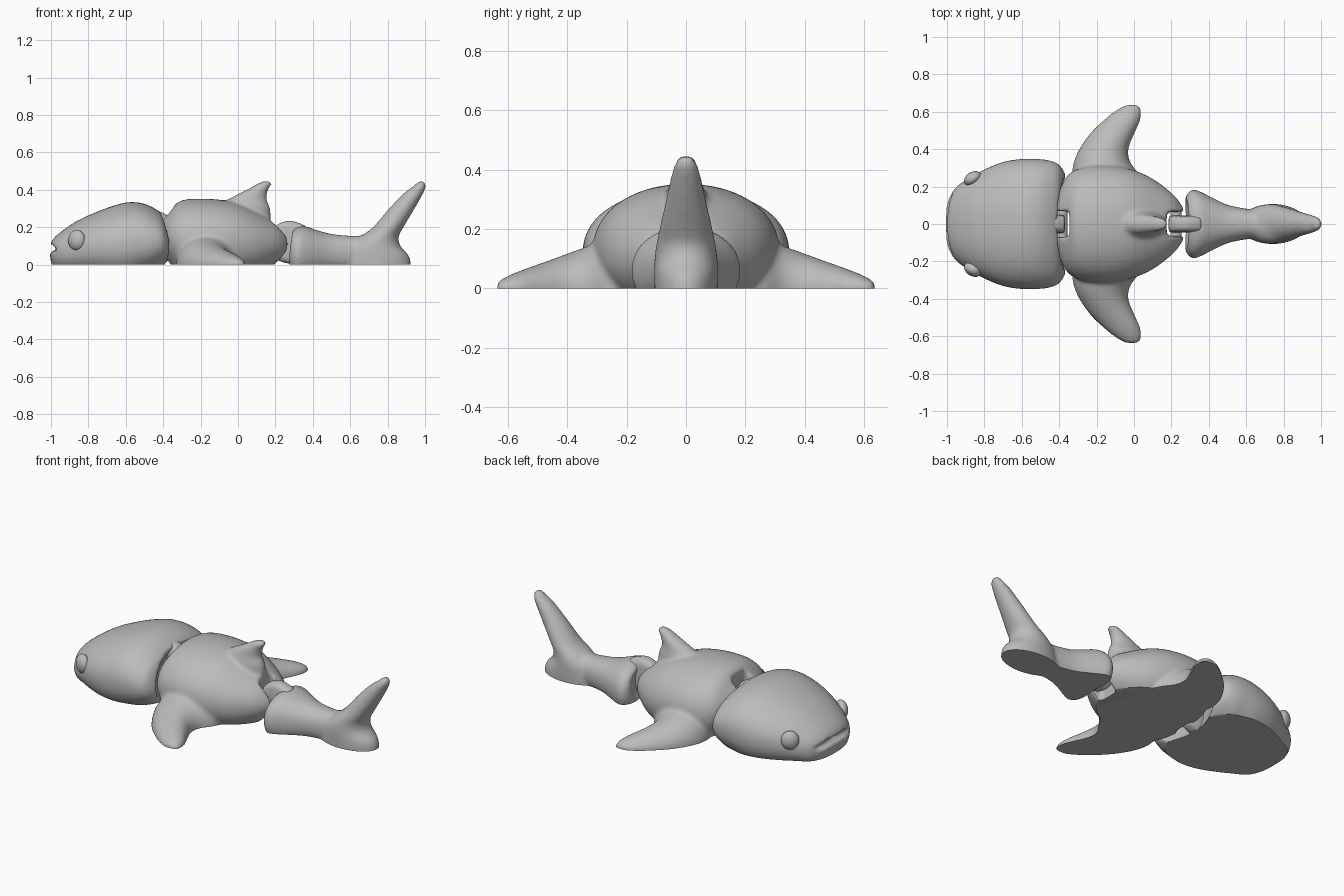
import bpy, bmesh, math
from mathutils import Matrix, Vector

if "Cube" in bpy.data.objects:
    bpy.data.objects.remove(bpy.data.objects["Cube"])

grey = bpy.data.materials.new("grey")
grey.diffuse_color = (0.5, 0.5, 0.5, 1)
grey.use_nodes = True
grey.node_tree.nodes["Principled BSDF"].inputs["Base Color"].default_value = grey.diffuse_color


def new_object(name, bm):
    bmesh.ops.recalc_face_normals(bm, faces=bm.faces)
    me = bpy.data.meshes.new(name)
    bm.to_mesh(me)
    bm.free()
    ob = bpy.data.objects.new(name, me)
    bpy.context.collection.objects.link(ob)
    return ob


def spline(pts, steps=6):
    """Smooth curve through the given stations."""
    pts = [Vector(p) for p in pts]
    out = []
    for i in range(len(pts) - 1):
        a, b = pts[max(i - 1, 0)], pts[i]
        c, d = pts[i + 1], pts[min(i + 2, len(pts) - 1)]
        for s in range(steps):
            t = s / steps
            out.append(0.5 * (2 * b + (c - a) * t + (2 * a - 5 * b + 4 * c - d) * t * t
                              + (3 * b - a - 3 * c + d) * t ** 3))
    return out + [pts[-1]]


def loft(bm, axis, stations, power=2.0, n=48):
    """Oval rings along an axis; a station is (t, centre u, radius u, centre v, radius v)."""
    u, v = [i for i in range(3) if i != axis]
    rings = []
    for t, cu, ru, cv, rv in spline(stations):
        ring = []
        for k in range(n):
            a = 2 * math.pi * k / n
            c, s = math.cos(a), math.sin(a)
            co = [0, 0, 0]
            co[axis] = t
            co[u] = cu + ru * math.copysign(abs(c) ** (2 / power), c)
            co[v] = cv + rv * math.copysign(abs(s) ** (2 / power), s)
            ring.append(bm.verts.new(co))
        rings.append(ring)
    for r, q in zip(rings, rings[1:]):
        for k in range(n):
            bm.faces.new((r[k], r[(k + 1) % n], q[(k + 1) % n], q[k]))
    bm.faces.new(rings[0])
    bm.faces.new(rings[-1])


def trunk(bm, rows, power=2.2):
    """Loft along x from rows of (x, half width, centre z, radius z)."""
    loft(bm, 0, [(x, 0, w, z, r) for x, w, z, r in rows], power)


def blade(rows, mirror=1):
    """Rows of (t, x start, x end, thickness) to stations."""
    return [(t * mirror, (a + b) / 2, (b - a) / 2, 0, h) for t, a, b, h in rows]


def box(bm, x0, x1, hy, z0, z1):
    m = Matrix.Translation(((x0 + x1) / 2, 0, (z0 + z1) / 2)) @ Matrix.Diagonal((x1 - x0, 2 * hy, z1 - z0, 1))
    bmesh.ops.create_cube(bm, size=1, matrix=m)


def ball(bm, centre, radii, turn=0):
    m = Matrix.Translation(centre) @ Matrix.Rotation(turn, 4, 'Z') @ Matrix.Diagonal((*radii, 1))
    bmesh.ops.create_uvsphere(bm, u_segments=48, v_segments=24, radius=1, matrix=m)


def smooth_shade(ob):
    ob.data.materials.clear()
    ob.data.materials.append(grey)
    bpy.ops.object.select_all(action='DESELECT')
    ob.select_set(True)
    bpy.context.view_layer.objects.active = ob
    bpy.ops.object.shade_smooth_by_angle(angle=math.radians(40))


def sculpt(name, bm, cutters):
    """Fuse the shapes, carve the cutters, soften, and slice flat at the ground."""
    ob = new_object(name, bm)

    def fuse():
        m = ob.modifiers.new("fuse", 'REMESH')
        m.mode, m.voxel_size = 'VOXEL', 0.01

    fuse()
    helpers = []
    for cb in cutters:
        c = new_object("cutter", cb)
        c.hide_render = True
        helpers.append(c)
        m = ob.modifiers.new("carve", 'BOOLEAN')
        m.operation, m.object, m.solver = 'DIFFERENCE', c, 'EXACT'
    fuse()
    m = ob.modifiers.new("soften", 'SMOOTH')
    m.factor, m.iterations = 0.5, 7
    dg = bpy.context.evaluated_depsgraph_get()
    me = bpy.data.meshes.new_from_object(ob.evaluated_get(dg))
    ob.modifiers.clear()
    for c in helpers:
        bpy.data.objects.remove(c)
    out = bmesh.new()
    out.from_mesh(me)
    bmesh.ops.bisect_plane(out, geom=out.verts[:] + out.edges[:] + out.faces[:],
                           plane_co=(0, 0, 0), plane_no=(0, 0, 1), clear_inner=True)
    bmesh.ops.holes_fill(out, edges=[e for e in out.edges if e.is_boundary], sides=0)
    bmesh.ops.recalc_face_normals(out, faces=out.faces)
    out.to_mesh(me)
    out.free()
    ob.data = me
    smooth_shade(ob)


# head with hinge arm, hollowed behind, and a mouth groove
head = bmesh.new()
trunk(head, [(-1.005, .08, .07, .03), (-.99, .135, .06, .075), (-.95, .198, .06, .113),
             (-.87, .253, .08, .148), (-.8, .292, .09, .173), (-.7, .332, .1, .203),
             (-.6, .348, .11, .222), (-.52, .348, .12, .21), (-.46, .342, .12, .188),
             (-.41, .325, .12, .155), (-.385, .3, .11, .125), (-.365, .26, .1, .09)])
hollow = bmesh.new()
ball(hollow, (-.1, 0, .12), (.36, .38, .3))
mouth = bmesh.new()
half = [(.17, -.975, .012, .075, .01), (.1, -.995, .026, .084, .017)]
loft(mouth, 1, [(-y, *r) for y, *r in half] + [(0, -1.005, .036, .088, .02)] + half[::-1], n=24)
sculpt("head", head, [hollow, mouth])

arm = bmesh.new()
loft(arm, 0, [(-.56, 0, .05, .14, .16), (-.48, 0, .05, .14, .16),
              (-.42, 0, .05, .14, .145), (-.37, 0, .05, .14, .12)], 4)
sculpt("head_hinge_arm", arm, [])

# body with side fins and back fin, slotted at both ends
body = bmesh.new()
trunk(body, [(-.415, .1, .15, .06), (-.4, .17, .15, .1), (-.37, .24, .145, .138),
             (-.33, .28, .135, .192), (-.28, .3, .13, .218), (-.2, .314, .13, .222),
             (-.1, .31, .125, .222), (0, .287, .12, .207), (.1, .242, .11, .172),
             (.2, .167, .11, .117), (.25, .108, .11, .067), (.278, .05, .11, .03)], 2.1)
side_fin = [(.18, -.31, .05, .16), (.26, -.33, .03, .16), (.33, -.322, -.02, .142),
            (.4, -.292, -.03, .117), (.48, -.238, 0, .088), (.55, -.168, .032, .063),
            (.605, -.1, .04, .04), (.637, -.045, .025, .02)]
for s in (1, -1):
    loft(body, 1, blade(side_fin, s))
loft(body, 2, blade([(.2, -.14, .18, .075), (.3, -.11, .172, .07), (.35, -.05, .153, .055),
                     (.4, .045, .162, .042), (.43, .1, .18, .033), (.447, .135, .172, .018)]))
slots = bmesh.new()
box(slots, -.5, -.345, .07, -.2, .5)
box(slots, .175, .35, .065, -.2, .26)
sculpt("body", body, [slots])

# tail with upright fin, hollowed in front
tail = bmesh.new()
trunk(tail, [(.272, .13, .06, .08), (.288, .167, .06, .12), (.32, .184, .06, .142),
             (.36, .17, .06, .145), (.42, .14, .06, .125), (.5, .103, .06, .104),
             (.6, .082, .06, .094), (.7, .075, .06, .09), (.78, .05, .05, .06)])
loft(tail, 2, blade([(-.1, .56, .925, .1), (0, .56, .925, .106), (.05, .57, .912, .107),
                     (.1, .6, .868, .106), (.15, .655, .86, .1), (.2, .722, .885, .09),
                     (.3, .808, .945, .067), (.38, .885, .99, .05), (.42, .938, 1.005, .037),
                     (.447, .968, .997, .018)]))
hollow = bmesh.new()
ball(hollow, (.1, 0, .1), (.21, .25, .2))
sculpt("tail", tail, [hollow])

arm = bmesh.new()
loft(arm, 0, [(.185, 0, .045, .12, .07), (.22, 0, .045, .12, .1),
              (.28, 0, .045, .12, .115), (.36, 0, .045, .12, .09)], 4)
sculpt("tail_hinge_arm", arm, [])

# hinge pins
for name, x in (("front_hinge_pin", -.385), ("rear_hinge_pin", .225)):
    bm = bmesh.new()
    bmesh.ops.create_cone(bm, cap_ends=True, segments=32, radius1=.03, radius2=.03, depth=.16,
                          matrix=Matrix.Translation((x, 0, .12)) @ Matrix.Rotation(math.pi / 2, 4, 'X'))
    smooth_shade(new_object(name, bm))

# eyes
for name, s in (("left_eye", 1), ("right_eye", -1)):
    bm = bmesh.new()
    ball(bm, (-.862, s * .243, .13), (.05, .035, .055), s * .55)
    smooth_shade(new_object(name, bm))
